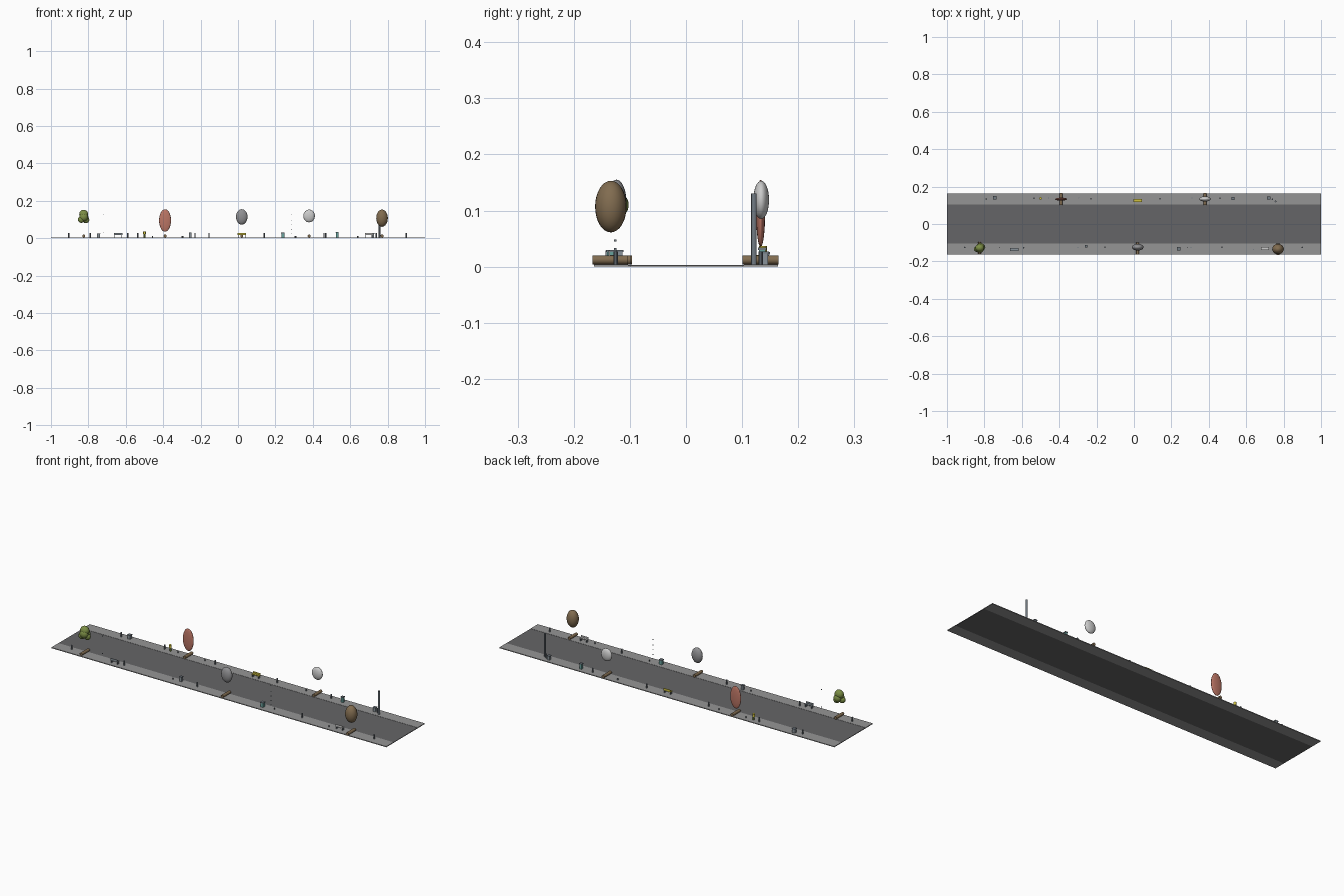
import bpy, math

if "Cube" in bpy.data.objects:
    bpy.data.objects.remove(bpy.data.objects["Cube"])

mats = {}


def paint(o, name, col):
    if name not in mats:
        m = bpy.data.materials.new(name)
        m.diffuse_color = (*col, 1)
        m.use_nodes = True
        m.node_tree.nodes["Principled BSDF"].inputs["Base Color"].default_value = m.diffuse_color
        mats[name] = m
    o.data.materials.append(mats[name])
    return o


COL = {"asphalt": (.13, .13, .135), "paving": (.30, .30, .30), "bark": (.22, .15, .08),
       "green": (.20, .27, .06), "red": (.50, .18, .13), "silver": (.28, .28, .29),
       "white": (.55, .55, .55), "brown": (.22, .15, .08), "steel": (.17, .20, .23),
       "teal": (.14, .36, .34), "yellow": (.65, .55, .05), "slate": (.25, .29, .32)}


def finish(o, name, col):
    o.name = name
    bpy.ops.object.transform_apply(location=False, rotation=True, scale=True)
    return paint(o, col, COL[col])


def box(name, x, y, z0, z1, sx, sy, col):
    bpy.ops.mesh.primitive_cube_add(size=1, location=(x, y, (z0 + z1) / 2))
    o = bpy.context.object
    o.scale = (sx, sy, z1 - z0)
    return finish(o, name, col)


def cyl(name, x, y, z0, z1, r, col, n=12):
    bpy.ops.mesh.primitive_cylinder_add(vertices=n, radius=r, depth=z1 - z0,
                                        location=(x, y, (z0 + z1) / 2))
    o = finish(bpy.context.object, name, col)
    bpy.ops.object.shade_smooth_by_angle()
    return o


def ball(name, x, y, z, rx, ry, rz, col):
    bpy.ops.mesh.primitive_uv_sphere_add(segments=24, ring_count=16, location=(x, y, z))
    o = bpy.context.object
    o.scale = (rx, ry, rz)
    finish(o, name, col)
    bpy.ops.object.shade_smooth()
    return o


# Street surface
box("road", 0, 0, 0, .003, 2, .206, "asphalt")
for s, n in ((-1, "front"), (1, "back")):
    box(n + "_pavement", 0, s * .1335, 0, .004, 2, .061, "paving")

# Tree crowns floating over trunks that lie across the pavement
trees = [("red", -.39, .133, .095, .032, .008, .060),
         ("silver", .02, -.124, .114, .031, .018, .041),
         ("white", .38, .134, .119, .031, .014, .034),
         ("brown", .77, -.134, .107, .031, .028, .046)]
for col, x, y, z, rx, ry, rz in trees:
    ball(col + "_crown", x, y, z, rx, ry, rz, col)

# Lobed green crown
for i, (dx, dy, z, r) in enumerate([(0, 0, .128, .024), (-.013, -.006, .100, .018),
                                    (.012, .004, .098, .018), (0, -.006, .113, .023),
                                    (.004, .008, .11, .021)]):
    ball(f"green_crown_lobe_{i}", -.825 + dx, -.128 + dy, z, r, r * .85, r, "green")

for i, (x, y) in enumerate([(-.825, -.128), (-.39, .133), (.02, -.131), (.38, .133), (.77, -.135)]):
    bpy.ops.mesh.primitive_cylinder_add(vertices=12, radius=.008, depth=.064,
                                        location=(x, y, .012), rotation=(math.pi / 2, 0, 0))
    finish(bpy.context.object, f"trunk_{i}", "bark")
    bpy.ops.object.shade_smooth_by_angle()

# Tall post
cyl("tall_post", .757, .121, .003, .13, .005, "steel")

# Slim lamp poles, seen only as small broken pieces
for x, zs in ((-.72, (.03, .125)), (.285, (.022, .045, .07, .095, .125))):
    for i, z in enumerate(zs):
        box(f"lamp_piece_{i}", x, -.126, z, z + .003, .004, .004, "steel")

# Bollards
for i, (x, y) in enumerate([(-.905, -.125), (-.59, -.127), (-.155, -.125), (.47, -.125),
                            (.90, -.125), (-.79, .133), (-.535, .138), (-.23, .135),
                            (.14, .135), (.46, .138), (.74, .133)]):
    cyl(f"bollard_{i}", x, y, .003, .027, .004, "steel", 10)

# Short studs
for i, (x, y) in enumerate([(-.30, -.125), (.305, -.125), (.64, -.137), (-.457, .14),
                            (-.295, .14), (.31, .14)]):
    cyl(f"stud_{i}", x, y, .003, .012, .003, "steel", 8)

# Benches with two legs and a low back
for i, (x, y, col) in enumerate([(-.64, -.136, "slate"), (.70, -.131, "white"), (.02, .126, "yellow")]):
    box(f"bench_seat_{i}", x, y, .017, .021, .044, .015, col)
    box(f"bench_back_{i}", x, y + math.copysign(.006, y), .021, .029, .044, .003, col)
    for s in (-1, 1):
        box(f"bench_leg_{i}", x + s * .018, y, .003, .017, .003, .012, "steel")

# Bins and cabinets
for i, (x, y, w, h, col) in enumerate([(-.745, .14, .016, .026, "slate"), (-.255, -.119, .012, .030, "slate"),
                                       (.24, -.133, .016, .030, "teal"), (.53, .136, .012, .034, "teal"),
                                       (.72, .139, .014, .027, "slate")]):
    box(f"bin_body_{i}", x, y, .003, h - .004, w, w, col)
    box(f"bin_lid_{i}", x, y, h - .004, h, w + .003, w + .003, "steel")

# Hydrant
cyl("hydrant_body", -.50, .137, .003, .022, .005, "green")
cyl("hydrant_top", -.50, .137, .022, .037, .007, "yellow")
